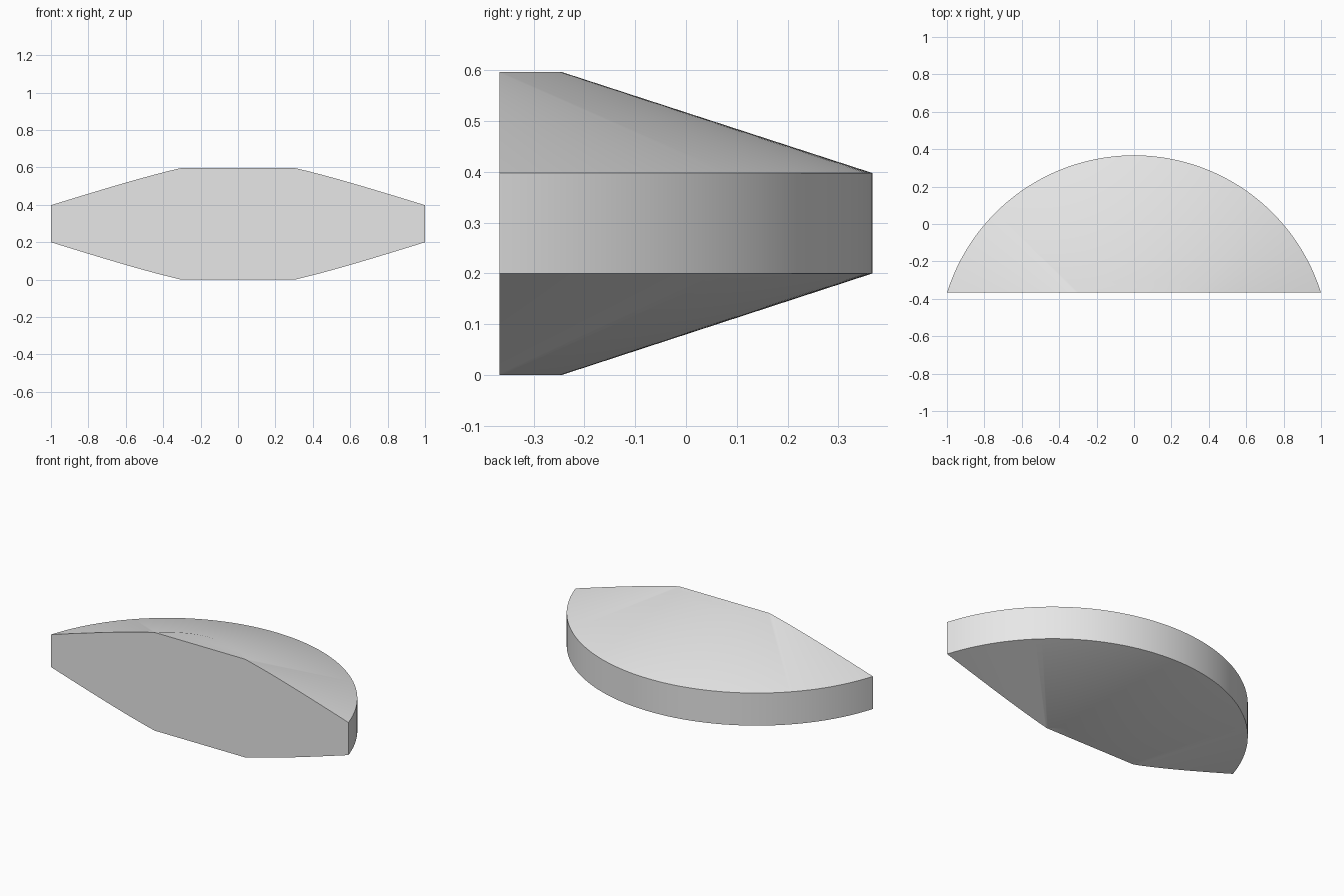
import bpy
import bmesh
import math
from mathutils import Vector

cube = bpy.data.objects.get("Cube")
if cube:
    bpy.data.objects.remove(cube, do_unlink=True)

# Plain grey material
grey = bpy.data.materials.new("light grey")
grey.use_nodes = True
colour = (0.8, 0.8, 0.8, 1)
grey.diffuse_color = colour
grey.node_tree.nodes["Principled BSDF"].inputs["Base Color"].default_value = colour

RIM, SHOULDER = 1.048, 0.436      # radii of the full disc
FRONT = -0.367                    # plane of the flat front
AXIS = Vector((0, 0.367 - RIM, 0))
PROFILE = [(SHOULDER, 0), (RIM, 0.2), (RIM, 0.398), (SHOULDER, 0.597)]

# Revolve the bevelled profile into a full disc
bm = bmesh.new()
points = [bm.verts.new(AXIS + Vector((0, r, z))) for r, z in PROFILE]
edges = [bm.edges.new(pair) for pair in zip(points, points[1:])]
bmesh.ops.spin(bm, geom=points + edges, cent=AXIS, axis=(0, 0, 1),
               angle=2 * math.pi, steps=192, use_merge=True)
bmesh.ops.remove_doubles(bm, verts=bm.verts[:], dist=0.0001)

# Close the flat top and bottom
bmesh.ops.holes_fill(bm, edges=[e for e in bm.edges if e.is_boundary], sides=0)

# Slice the disc and cap the flat front
bmesh.ops.bisect_plane(bm, geom=bm.verts[:] + bm.edges[:] + bm.faces[:],
                       plane_co=(0, FRONT, 0), plane_no=(0, -1, 0),
                       clear_outer=True)
bmesh.ops.holes_fill(bm, edges=[e for e in bm.edges if e.is_boundary], sides=0)
bmesh.ops.recalc_face_normals(bm, faces=bm.faces[:])

mesh = bpy.data.meshes.new("disc_segment")
bm.to_mesh(mesh)
bm.free()
mesh.materials.append(grey)
segment = bpy.data.objects.new("disc_segment", mesh)
bpy.context.collection.objects.link(segment)

# Smooth cone and rim, sharp borders
bpy.context.view_layer.objects.active = segment
segment.select_set(True)
bpy.ops.object.shade_smooth_by_angle(angle=math.radians(30))
